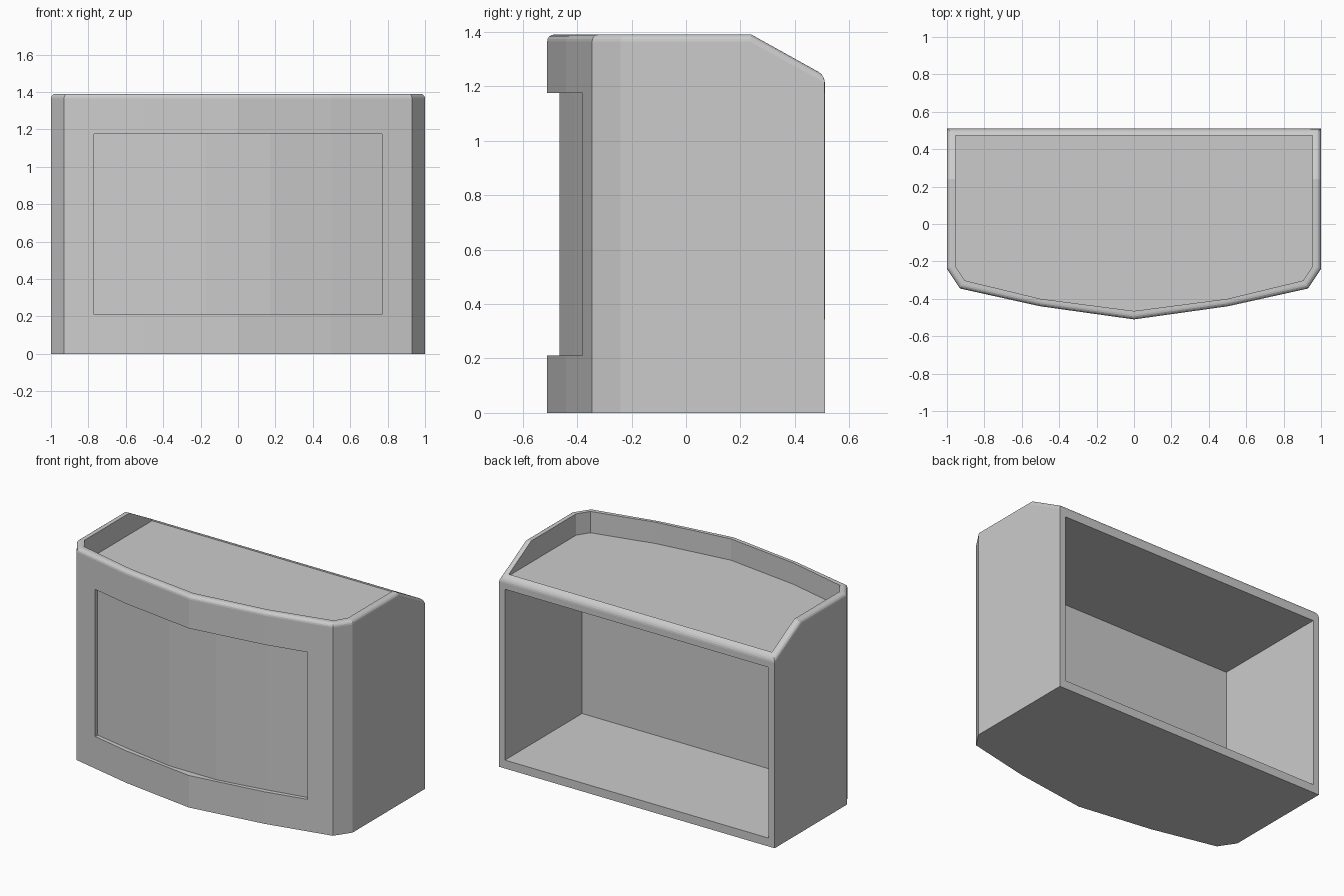
import bpy, bmesh
from mathutils import Vector

if "Cube" in bpy.data.objects:
    bpy.data.objects.remove(bpy.data.objects["Cube"])


def mirrored(half):
    """Right-half points (back to front) -> closed symmetric outline."""
    return half + [(-x, y) for x, y in reversed(half) if x > 0]


def prism(name, outline, z0, z1):
    bm = bmesh.new()
    face = bm.faces.new([bm.verts.new((x, y, z0)) for x, y in outline])
    ext = bmesh.ops.extrude_face_region(bm, geom=[face])
    top = [v for v in ext["geom"] if isinstance(v, bmesh.types.BMVert)]
    bmesh.ops.translate(bm, verts=top, vec=(0, 0, z1 - z0))
    bmesh.ops.recalc_face_normals(bm, faces=bm.faces)
    mesh = bpy.data.meshes.new(name)
    bm.to_mesh(mesh)
    bm.free()
    ob = bpy.data.objects.new(name, mesh)
    bpy.context.collection.objects.link(ob)
    return ob


def carve(target, cutter):
    cutter.hide_render = True
    mod = target.modifiers.new("carve", 'BOOLEAN')
    mod.operation = 'DIFFERENCE'
    mod.solver = 'EXACT'
    mod.object = cutter
    bpy.context.view_layer.objects.active = target
    bpy.ops.object.modifier_apply(modifier=mod.name)
    bpy.data.objects.remove(cutter, do_unlink=True)


# Cabinet body with a bowed front
body = prism("cabinet_body", mirrored(
    [(1, 0.51), (1, -0.24), (0.93, -0.345), (0.5, -0.44), (0, -0.51)]), 0, 1.39)

# Sloped rear of the top, then rounded top rim
bm = bmesh.new()
bm.from_mesh(body.data)
cut = bmesh.ops.bisect_plane(
    bm, geom=bm.verts[:] + bm.edges[:] + bm.faces[:], plane_co=(0, 0.24, 1.39),
    plane_no=Vector((0, 0.15, 0.27)).normalized(), clear_outer=True)
edges = [e for e in cut["geom_cut"] if isinstance(e, bmesh.types.BMEdge)]
bmesh.ops.holes_fill(bm, edges=[e for e in bm.edges if e.is_boundary], sides=0)
bmesh.ops.recalc_face_normals(bm, faces=bm.faces)
rim = [e for e in bm.edges if len(e.link_faces) == 2
       and sum(f.normal.z > 0.3 for f in e.link_faces) == 1]
bmesh.ops.bevel(bm, geom=rim, offset=0.025, segments=4, profile=0.5,
                affect='EDGES', clamp_overlap=True)
bm.to_mesh(body.data)
bm.free()

# Shallow tray in the top
carve(body, prism("tray_cutter", mirrored(
    [(0.955, 0.473), (0.955, -0.225), (0.905, -0.302), (0.5, -0.40), (0, -0.465)]),
    1.25, 1.6))

# Open compartment at the back
carve(body, prism("compartment_cutter", mirrored([(0.957, 0.7), (0.957, -0.29)]),
                  0.055, 1.175))

# Curved recessed panel in the front
carve(body, prism("panel_cutter", mirrored(
    [(0.77, -0.7), (0.77, -0.355), (0.5, -0.41), (0.17, -0.465)]), 0.21, 1.175))
